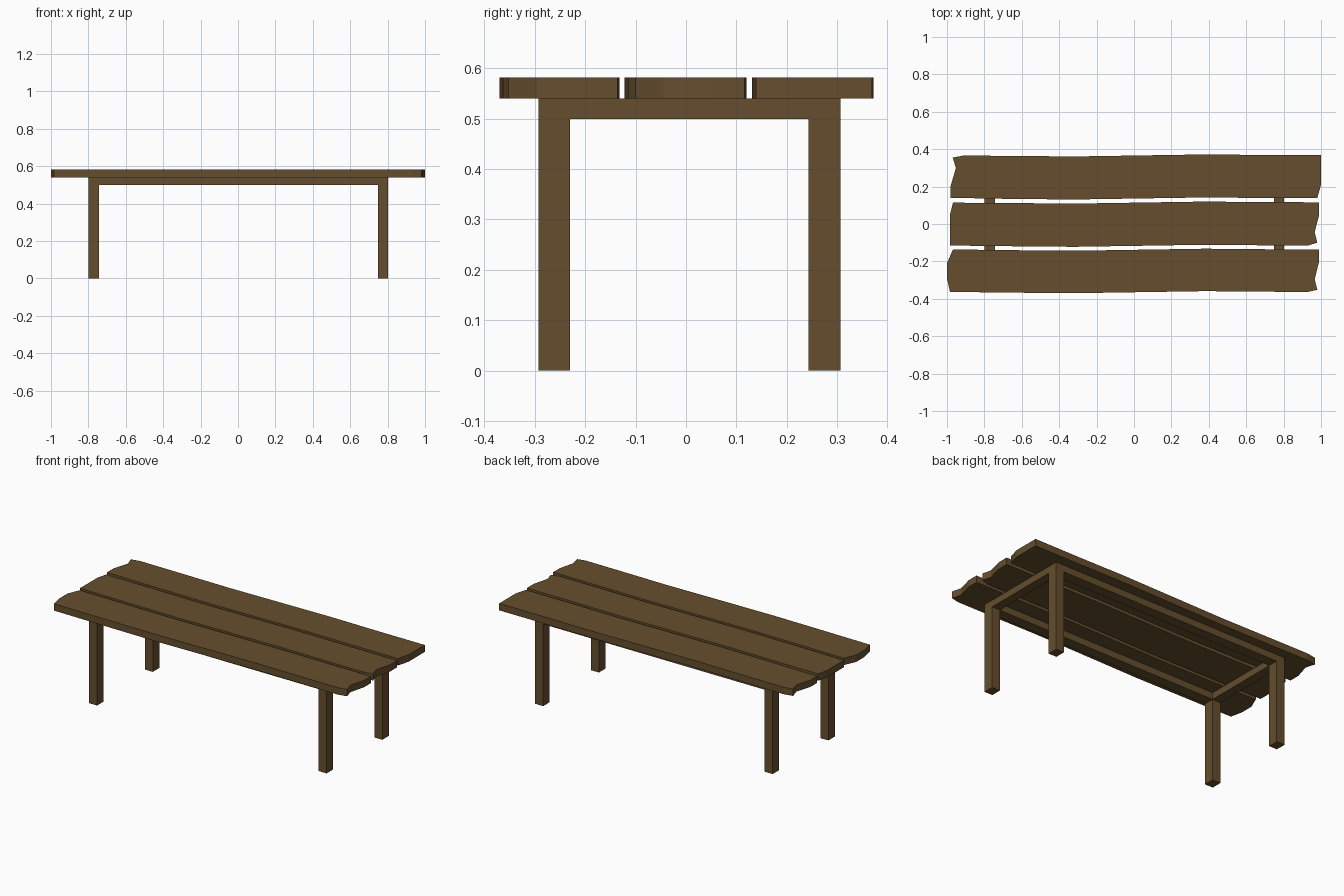
import bpy, bmesh

if "Cube" in bpy.data.objects:
    bpy.data.objects.remove(bpy.data.objects["Cube"])

wood = bpy.data.materials.new("brown wood")
wood.diffuse_color = (0.130, 0.076, 0.027, 1)
wood.use_nodes = True
wood.node_tree.nodes["Principled BSDF"].inputs["Base Color"].default_value = wood.diffuse_color


def make_object(name, bm):
    bmesh.ops.recalc_face_normals(bm, faces=bm.faces)
    mesh = bpy.data.meshes.new(name)
    bm.to_mesh(mesh)
    bm.free()
    mesh.materials.append(wood)
    obj = bpy.data.objects.new(name, mesh)
    bpy.context.collection.objects.link(obj)
    return obj


def box(name, x0, x1, y0, y1, z0, z1):
    bm = bmesh.new()
    bmesh.ops.create_cube(bm, size=1)
    for v in bm.verts:
        v.co.x = x1 if v.co.x > 0 else x0
        v.co.y = y1 if v.co.y > 0 else y0
        v.co.z = z1 if v.co.z > 0 else z0
    return make_object(name, bm)


# gentle sideways bow shared by the long edges of every plank
BOW = [(-0.65, -0.002), (-0.32, -0.005), (0.0, 0.0), (0.38, 0.006), (0.7, 0.003)]


def plank(name, y_low, y_high, left_end, right_end, z0=0.54, z1=0.582):
    """left_end runs top to bottom, right_end runs bottom to top."""
    outline = list(left_end)
    outline += [(x, y_low + d) for x, d in BOW]
    outline += right_end
    outline += [(x, y_high + d) for x, d in reversed(BOW)]
    bm = bmesh.new()
    face = bm.faces.new([bm.verts.new((x, y, z0)) for x, y in outline])
    ext = bmesh.ops.extrude_face_region(bm, geom=[face], use_keep_orig=True)
    for v in ext["geom"]:
        if isinstance(v, bmesh.types.BMVert):
            v.co.z = z1
    return make_object(name, bm)


# top planks with ragged ends
plank("back_plank", 0.136, 0.366,
      [(-0.91, 0.366), (-0.97, 0.355), (-0.952, 0.30), (-0.98, 0.205), (-0.98, 0.14)],
      [(0.98, 0.139), (1.0, 0.21), (1.0, 0.369)])
plank("middle_plank", -0.117, 0.114,
      [(-0.968, 0.114), (-0.984, 0.05), (-0.984, -0.115)],
      [(0.93, -0.115), (0.98, -0.10), (0.966, -0.045), (0.99, 0.05), (0.99, 0.116)])
plank("front_plank", -0.365, -0.138,
      [(-0.968, -0.136), (-1.0, -0.21), (-1.0, -0.29), (-0.984, -0.363)],
      [(0.93, -0.363), (0.98, -0.352), (0.966, -0.295), (0.99, -0.20), (0.99, -0.136)])

# legs and the rails that join them under the planks
XS = {"left": (-0.798, -0.744), "right": (0.748, 0.802)}
YS = {"front": (-0.293, -0.230), "back": (0.243, 0.306)}
for sx, (x0, x1) in XS.items():
    for sy, (y0, y1) in YS.items():
        box(f"{sy}_{sx}_leg", x0, x1, y0, y1, 0, 0.54)
    box(f"{sx}_end_rail", x0, x1, YS["front"][1], YS["back"][0], 0.499, 0.54)
for sy, (y0, y1) in YS.items():
    box(f"{sy}_long_rail", XS["left"][1], XS["right"][0], y0, y1, 0.499, 0.54)
